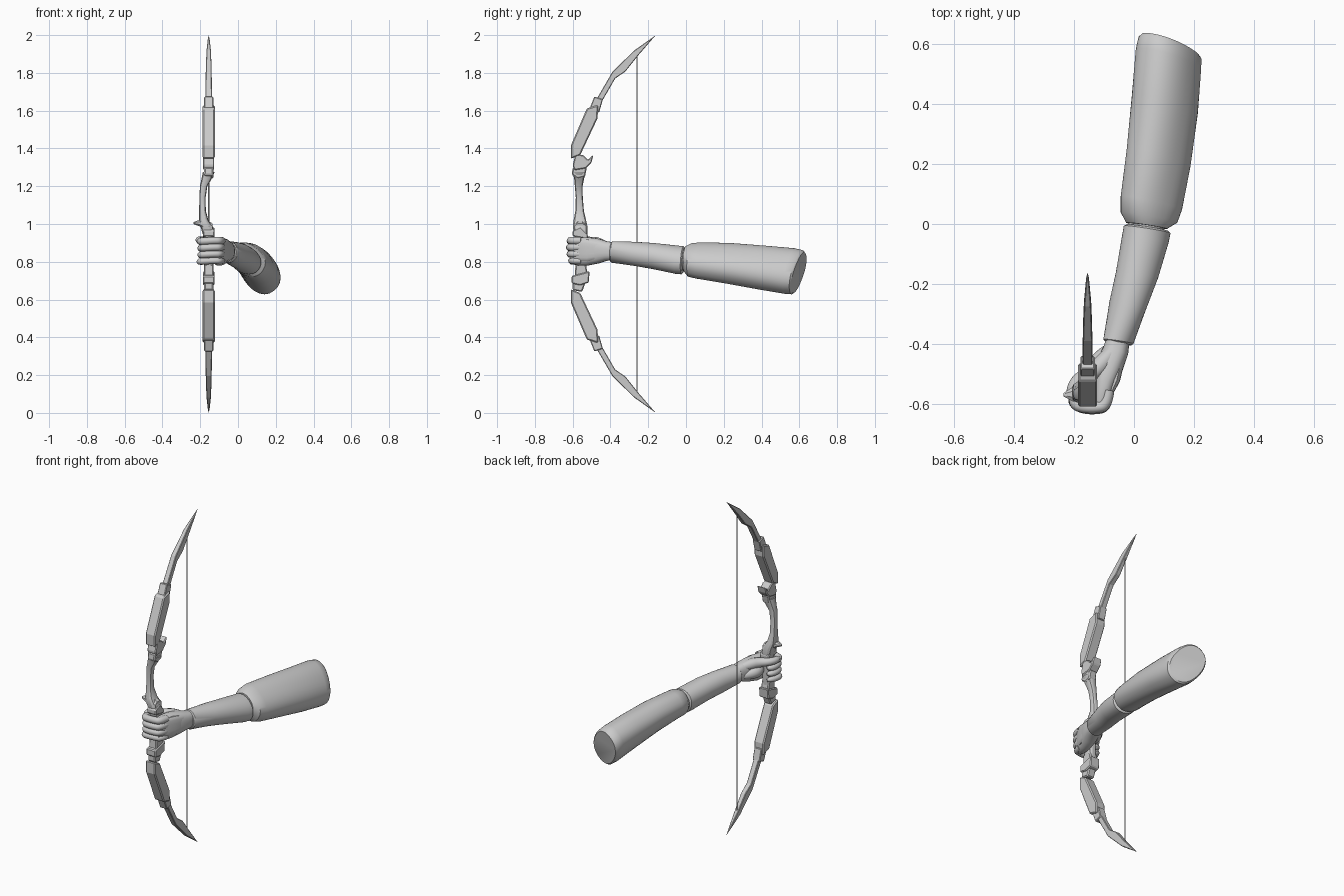
import bpy, bmesh, math
from mathutils import Vector, Matrix

BX = -0.155  # bow plane


def finish(name, bm, smooth=None, bevel=0):
    bmesh.ops.recalc_face_normals(bm, faces=bm.faces)
    me = bpy.data.meshes.new(name)
    bm.to_mesh(me)
    bm.free()
    ob = bpy.data.objects.new(name, me)
    bpy.context.collection.objects.link(ob)
    if smooth:
        me.shade_smooth()
        me.set_sharp_from_angle(angle=math.radians(smooth))
    if bevel:
        m = ob.modifiers.new("bevel", 'BEVEL')
        m.width, m.segments, m.limit_method = bevel, 1, 'ANGLE'
    return ob


def loft(name, secs, d0, d1, n=32, power=2.0, smooth=35):
    """Sections (x, y, z, a, b, tilt) skinned together; ring normals blend d0 -> d1."""
    bm, rings = bmesh.new(), []
    for i, (x, y, z, a, b, tilt) in enumerate(secs):
        d = Vector(d0).lerp(Vector(d1), i / (len(secs) - 1)).normalized()
        u = Vector((1, 0, 0)) if abs(d.z) > .9 else d.cross(Vector((0, 0, 1))).normalized()
        v = Vector((0, 1, 0)) if abs(d.z) > .9 else u.cross(d)
        t, ring = math.radians(tilt), []
        for k in range(n):
            w = 2 * math.pi * (k + .5) / n
            c, s = math.cos(w), math.sin(w)
            p = a * math.copysign(abs(c) ** (2 / power), c)
            q = b * math.copysign(abs(s) ** (2 / power), s)
            ring.append(bm.verts.new(Vector((x, y, z)) + u * (p * math.cos(t) - q * math.sin(t))
                                     + v * (p * math.sin(t) + q * math.cos(t))))
        rings.append(ring)
    for r, s in zip(rings, rings[1:]):
        for k in range(n):
            bm.faces.new((r[k], r[(k + 1) % n], s[(k + 1) % n], s[k]))
    bm.faces.new(rings[0])
    bm.faces.new(rings[-1])
    return finish(name, bm, smooth)


def prism(name, pts, half, flip=False, bevel=.006):
    """Side profile (y, z) given thickness in x; flip mirrors it about z = 1."""
    hs = half if isinstance(half, list) else [half] * len(pts)
    bm = bmesh.new()
    zz = lambda z: 2 - z if flip else z
    L = [bm.verts.new((BX - h, y, zz(z))) for (y, z), h in zip(pts, hs)]
    R = [bm.verts.new((BX + h, y, zz(z))) for (y, z), h in zip(pts, hs)]
    bm.faces.new(L)
    bm.faces.new(R)
    for i in range(len(pts)):
        j = (i + 1) % len(pts)
        bm.faces.new((L[i], L[j], R[j], R[i]))
    return finish(name, bm, bevel=bevel)


def tube(name, pts, r, radii=None):
    cu = bpy.data.curves.new(name, 'CURVE')
    cu.dimensions, cu.bevel_depth, cu.bevel_resolution, cu.use_fill_caps = '3D', r, 4, True
    sp = cu.splines.new('NURBS')
    sp.points.add(len(pts) - 1)
    for i, (pt, p) in enumerate(zip(sp.points, pts)):
        pt.co = (*p, 1)
        pt.radius = radii[i] if radii else 1
    sp.order_u, sp.use_endpoint_u, sp.resolution_u = 3, True, 6
    ob = bpy.data.objects.new(name, cu)
    bpy.context.collection.objects.link(ob)
    return ob


# Bow limbs, mirrored top and bottom
for side, flip in (("upper", False), ("lower", True)):
    prism(side + "_limb_body", [(-.61, 1.345), (-.61, 1.415), (-.525, 1.612), (-.465, 1.63),
                                (-.468, 1.56), (-.56, 1.365)], .032, flip)
    prism(side + "_limb_collar", [(-.515, 1.60), (-.485, 1.675), (-.44, 1.66), (-.46, 1.59)], .024, flip, .004)
    prism(side + "_limb_blade", [(-.48, 1.65), (-.39, 1.805), (-.275, 1.918), (-.16, 2.0),
                                 (-.255, 1.89), (-.32, 1.808), (-.375, 1.77), (-.45, 1.64)],
          [.017, .016, .012, .003, .012, .015, .016, .017], flip, .004)

# Upper limb mount: hooked bracket and stepped block
prism("upper_mount", [(-.60, 1.31), (-.585, 1.37), (-.545, 1.365), (-.52, 1.34), (-.49, 1.367),
                      (-.50, 1.325), (-.53, 1.295), (-.59, 1.285)], .029, bevel=.005)
prism("upper_mount_block", [(-.605, 1.262), (-.60, 1.30), (-.525, 1.30), (-.535, 1.25), (-.575, 1.24)], .024)

# Lower limb mount: two stepped blocks
prism("lower_mount", [(-.605, .685), (-.605, .725), (-.51, .75), (-.515, .69), (-.56, .675)], .031, bevel=.005)
prism("lower_mount_block", [(-.60, .65), (-.60, .695), (-.53, .695), (-.55, .64)], .024)
prism("grip_foot", [(-.59, .715), (-.585, .785), (-.53, .785), (-.52, .735)], .025)

# Riser curving sideways around the arrow window, then the grip
loft("riser", [(-.155, -.565, 1.275, .032, .036, 0), (-.168, -.566, 1.235, .027, .026, 0),
               (-.182, -.568, 1.20, .02, .021, 0), (-.188, -.565, 1.14, .017, .019, 0),
               (-.188, -.563, 1.07, .018, .023, 0), (-.182, -.562, 1.02, .026, .034, 0),
               (-.165, -.56, .985, .034, .04, 0), (-.157, -.556, .945, .03, .036, 0),
               (-.155, -.555, .90, .025, .03, 0), (-.155, -.555, .74, .025, .03, 0)],
     (0, 0, 1), (0, 0, 1), n=12, power=2.8, smooth=30)

# Arrow shelf pointing outward
loft("arrow_shelf", [(-.235, -.57, 1.005, .006, .006, 0), (-.205, -.568, 1.005, .026, .018, 0),
                     (-.175, -.563, .995, .036, .034, 0), (-.135, -.56, .98, .033, .025, 0)],
     (1, 0, 0), (1, 0, 0), n=8, smooth=20)
prism("grip_collar", [(-.60, .935), (-.60, .965), (-.56, .985), (-.52, .945), (-.52, .92)], .03, bevel=.005)

# Bow string
tube("bow_string", [(BX, -.26, .1), (BX, -.26, 1.0), (BX, -.26, 1.9)], .003)

# Upper arm with chamfered elbow end and softly rounded shoulder end
loft("upper_arm", [(.042, -.006, .815, .068, .064, -35), (.05, .022, .81, .1, .078, -35),
                   (.058, .07, .807, .112, .08, -37), (.082, .22, .793, .119, .088, -42),
                   (.103, .40, .77, .126, .094, -47), (.115, .55, .751, .13, .096, -52),
                   (.12, .587, .745, .127, .093, -52), (.122, .597, .743, .118, .085, -52)],
     (.15, 1, -.05), (.3, .95, -.2), n=40, power=2.25)
tube("elbow_joint", [(.03, -.05, .81), (.042, -.01, .812), (.055, .04, .81)], .06)

# Forearm
loft("forearm", [(-.053, -.398, .852, .045, .05, 0), (-.052, -.392, .852, .051, .057, 0),
                 (-.02, -.27, .842, .063, .064, -20), (.01, -.17, .83, .072, .068, -30),
                 (.038, -.05, .811, .082, .071, -35), (.044, -.018, .808, .083, .07, -35),
                 (.045, -.012, .808, .074, .062, -35)],
     (.15, 1, -.05), (.15, 1, -.05), n=40)

# Wrist and palm
loft("palm", [(-.05, -.375, .855, .038, .046, 0), (-.06, -.42, .857, .043, .052, 0),
              (-.078, -.465, .857, .046, .066, 0), (-.095, -.52, .855, .04, .075, 0),
              (-.107, -.57, .855, .034, .074, 0), (-.115, -.605, .857, .022, .066, 0)],
     (.3, .95, 0), (.45, .9, 0), n=24, power=2.6)
loft("hand_back_plate", [(-.035, -.42, .86, .014, .034, 0), (-.048, -.455, .86, .018, .046, 0),
                         (-.063, -.52, .86, .017, .058, 0), (-.08, -.565, .86, .01, .056, 0)],
     (.3, .95, 0), (.4, .9, 0), n=16, power=3)

# Fingers wrapped round the grip
for i, nm in enumerate(("index", "middle", "ring", "little")):
    z, s = .912 - .0355 * i, (0, -.004, -.002, .006)[i]
    tube(nm + "_finger", [(-.085, -.555, z), (-.092, -.605 + s, z), (-.125, -.613 + s, z),
                          (-.165, -.612 + s, z - .002), (-.20 - s, -.603, z - .004),
                          (-.197, -.555, z - .006), (-.18, -.527, z - .006), (-.172, -.52, z - .006)],
         .0195 - .0008 * i, [1, 1.05, 1, 1, 1, .95, .85, .35])

# Thumb with its base pad, wrapping behind the grip
tube("thumb", [(-.075, -.43, .885), (-.105, -.465, .90), (-.14, -.50, .905), (-.185, -.515, .912),
               (-.207, -.55, .915), (-.205, -.58, .915), (-.204, -.587, .915)], .021,
     [1.2, 1.5, 1.3, 1, .95, .8, .3])
tube("thumb_pad", [(-.085, -.425, .84), (-.12, -.46, .85), (-.13, -.51, .855), (-.125, -.53, .86)], .035, [.7, 1, 1, .5])
